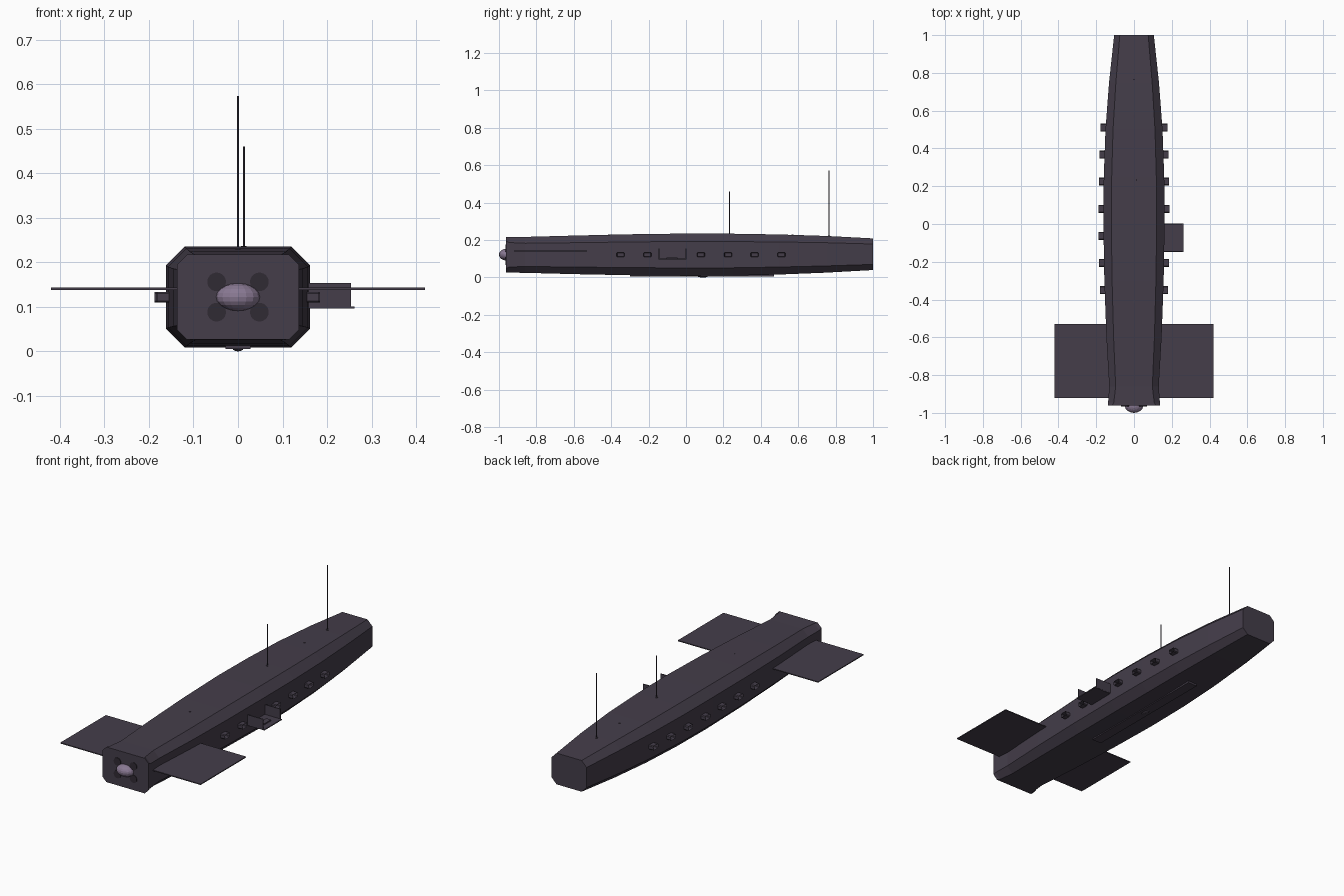
import bpy, bmesh, math
from mathutils import Matrix, Vector

if "Cube" in bpy.data.objects:
    bpy.data.objects.remove(bpy.data.objects["Cube"])


def material(name, rgb):
    m = bpy.data.materials.new(name)
    m.diffuse_color = (*rgb, 1)
    m.use_nodes = True
    m.node_tree.nodes["Principled BSDF"].inputs["Base Color"].default_value = m.diffuse_color
    return m


HULL = material("dark_plum", (0.058, 0.047, 0.068))
DARK = material("port_dark", (0.03, 0.024, 0.034))
GLASS = material("pale_plum", (0.25, 0.19, 0.29))


def finish(name, bm, mat):
    bmesh.ops.recalc_face_normals(bm, faces=bm.faces)
    me = bpy.data.meshes.new(name)
    bm.to_mesh(me)
    bm.free()
    me.materials.append(mat)
    ob = bpy.data.objects.new(name, me)
    bpy.context.collection.objects.link(ob)
    return ob


def box(name, x, y, z, mat=HULL):
    bm = bmesh.new()
    mid = Vector((sum(x) / 2, sum(y) / 2, sum(z) / 2))
    size = Matrix.Diagonal((x[1] - x[0], y[1] - y[0], z[1] - z[0], 1))
    bmesh.ops.create_cube(bm, size=1, matrix=Matrix.Translation(mid) @ size)
    return finish(name, bm, mat)


def cylinder(name, centre, r, depth, mat=HULL, axis="Z", sides=12):
    bm = bmesh.new()
    rot = Matrix.Rotation(math.pi / 2, 4, "X") if axis == "Y" else Matrix()
    bmesh.ops.create_cone(bm, cap_ends=True, segments=sides, radius1=r, radius2=r,
                          depth=depth, matrix=Matrix.Translation(centre) @ rot)
    return finish(name, bm, mat)


def ellipsoid(name, centre, radii, mat):
    bm = bmesh.new()
    bmesh.ops.create_uvsphere(bm, u_segments=16, v_segments=10, radius=1,
                              matrix=Matrix.Translation(centre) @ Matrix.Diagonal((*radii, 1)))
    return finish(name, bm, mat)


# hull stations: y, half width, bottom, top, chamfer
STATIONS = [(-0.962, .137, .027, .217, .022), (-0.945, .137, .026, .217, .030),
            (-0.86, .131, .025, .217, .034), (-0.6, .146, .018, .224, .038),
            (-0.3, .157, .012, .231, .041), (0.0, .162, .009, .235, .042),
            (0.25, .160, .010, .234, .042), (0.5, .151, .016, .230, .040),
            (0.75, .132, .026, .222, .036), (1.0, .105, .040, .209, .030)]


def station(y):
    for a, b in zip(STATIONS, STATIONS[1:]):
        if a[0] <= y <= b[0]:
            t = (y - a[0]) / (b[0] - a[0])
            return [p + (q - p) * t for p, q in zip(a, b)]


# hull: lofted octagon
bm = bmesh.new()
rings = []
for y, w, lo, hi, c in STATIONS:
    pts = [(w - c, lo), (w, lo + c), (w, hi - c), (w - c, hi),
           (c - w, hi), (-w, hi - c), (-w, lo + c), (c - w, lo)]
    rings.append([bm.verts.new((px, y, pz)) for px, pz in pts])
for a, b in zip(rings, rings[1:]):
    for i in range(8):
        j = (i + 1) % 8
        bm.faces.new((a[i], a[j], b[j], b[i]))
bm.faces.new(rings[0])
bm.faces.new(rings[-1])
finish("hull", bm, HULL)

# side wings
for s in (-1, 1):
    box("wing", sorted((s * 0.12, s * 0.42)), (-0.92, -0.53), (0.138, 0.143))


# hooded side windows with a recessed opening
def window(s, y):
    w = station(y)[1]
    x0, x1 = w - 0.02, w + 0.026
    bm = bmesh.new()
    bmesh.ops.create_cube(bm, size=1, matrix=Matrix.Translation((s * (x0 + x1) / 2, y, 0.1215))
                          @ Matrix.Diagonal((x1 - x0, 0.042, 0.024, 1)))
    edges = [e for e in bm.edges if abs(e.verts[0].co.x - e.verts[1].co.x) > 0.01]
    bmesh.ops.bevel(bm, geom=edges, offset=0.004, segments=1, affect="EDGES")
    face = max(bm.faces, key=lambda f: s * f.calc_center_median().x)
    bmesh.ops.inset_region(bm, faces=[face], thickness=0.004)
    bmesh.ops.translate(bm, verts=face.verts, vec=(-s * 0.022, 0, 0))
    finish("side_window", bm, HULL)


for y in (-0.35, -0.206, -0.063, 0.08, 0.225, 0.367, 0.51):
    window(-1, y)
    if y != -0.063:
        window(1, y)

# balcony on the right side
box("balcony_floor", (0.14, 0.262), (-0.148, 0.002), (0.096, 0.101))
for y in (-0.148, -0.002):
    box("balcony_wall", (0.14, 0.254), (y, y + 0.005), (0.099, 0.154))
box("balcony_step", (0.202, 0.23), (-0.103, -0.045), (0.1, 0.107))

# nose dome and thruster ports
ellipsoid("nose_dome", (0, -0.962, 0.122), (0.049, 0.038, 0.031), GLASS)
for x in (-0.048, 0.048):
    for z in (0.088, 0.156):
        cylinder("nose_port", (x, -0.963, z), 0.021, 0.004, DARK, "Y", 24)

# masts and roof studs
for x, y, top in ((0, 0.765, 0.573), (0.013, 0.233, 0.46)):
    roof = station(y)[3]
    cylinder("mast", (x, y, (top + roof - 0.01) / 2), 0.0022, top - roof + 0.01, HULL, sides=8)
    cylinder("mast_base", (x, y, roof), 0.006, 0.004)
for y in (-0.41, 0.57):
    cylinder("roof_stud", (0, y, station(y)[3]), 0.006, 0.004)

# keel plate and belly lamp
box("keel_plate", (-0.028, 0.028), (-0.3, 0.47), (0.005, 0.022))
ellipsoid("belly_lamp", (0, 0.09, 0.008), (0.013, 0.03, 0.008), HULL)
